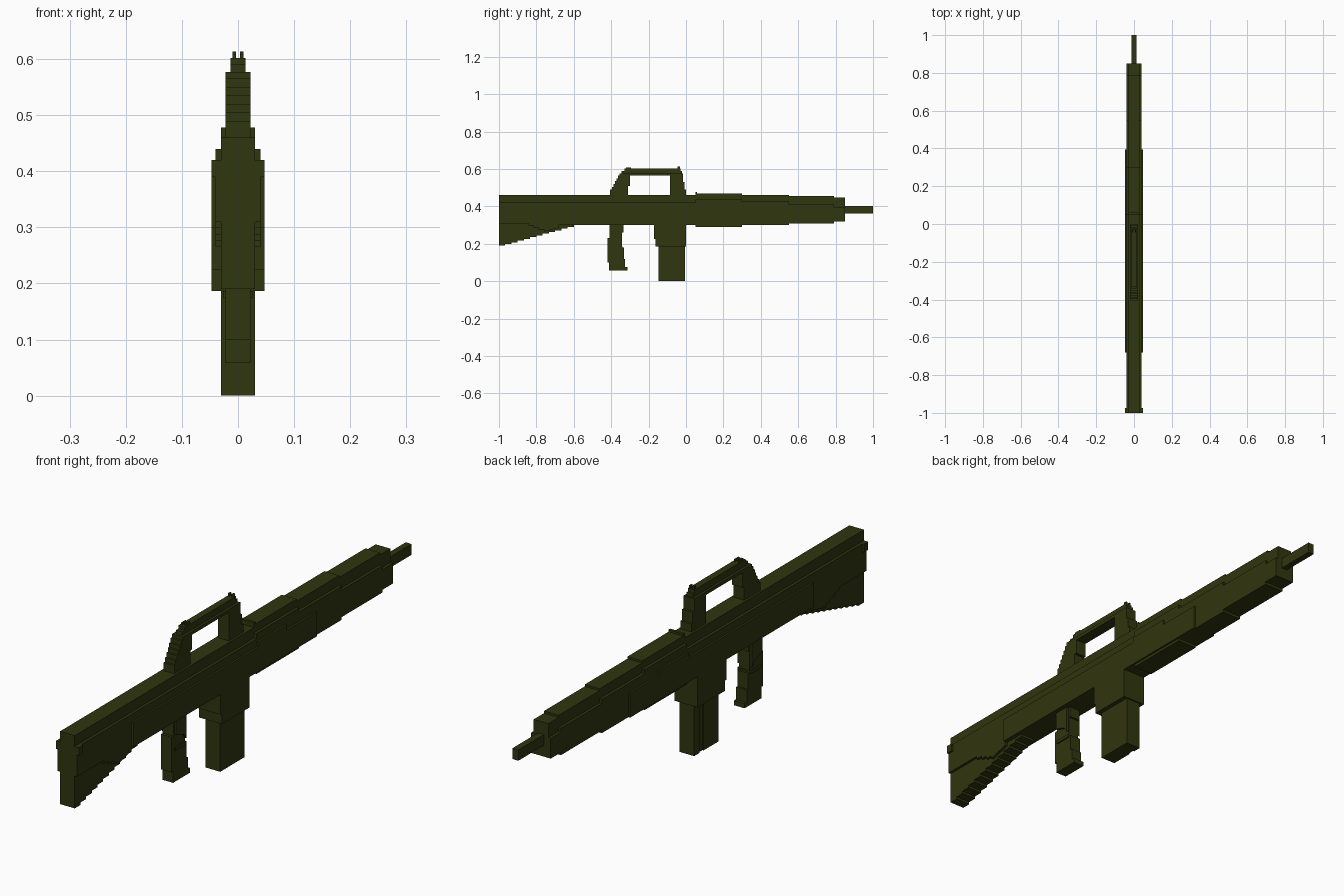
import bpy, bmesh

olive = bpy.data.materials.new("dark olive")
olive.diffuse_color = (0.0296, 0.0365, 0.0048, 1)


def prism(name, pts, x1, x0=None):
    """Extrude a side profile of (y, z) points across x; symmetric by default."""
    x0 = -x1 if x0 is None else x0
    bm = bmesh.new()
    face = bm.faces.new([bm.verts.new((x0, y, z)) for y, z in pts])
    ext = bmesh.ops.extrude_face_region(bm, geom=[face])
    verts = [v for v in ext["geom"] if isinstance(v, bmesh.types.BMVert)]
    bmesh.ops.translate(bm, verts=verts, vec=(x1 - x0, 0, 0))
    bmesh.ops.recalc_face_normals(bm, faces=bm.faces)
    mesh = bpy.data.meshes.new(name)
    bm.to_mesh(mesh)
    bm.free()
    mesh.materials.append(olive)
    obj = bpy.data.objects.new(name, mesh)
    bpy.context.collection.objects.link(obj)
    return obj


def box(name, y0, y1, z0, z1, x1, x0=None):
    return prism(name, [(y0, z0), (y1, z0), (y1, z1), (y0, z1)], x1, x0)


def stair(a, b, n):
    """Stepped line from a to b: along y first, then in z."""
    pts = []
    for i in range(n):
        z = a[1] + (b[1] - a[1]) * i / n
        for k in (i, i + 1):
            pts.append((a[0] + (b[0] - a[0]) * k / n, z))
    return pts


# Receiver and stock: three stacked widths
box("receiver_top", -1, 0.05, 0.30, 0.46, 0.030)
box("receiver_middle", -0.70, 0.05, 0.30, 0.42, 0.040)
box("receiver_side_plate", -0.68, 0.05, 0.30, 0.39, 0.047)

# Stock with a stepped underside and wider cheek
prism("stock_lower", stair((-1, 0.19), (-0.60, 0.30), 12)
      + [(-0.60, 0.32), (-1, 0.32)], 0.030)
prism("stock_side", [(-1, 0.31)] + stair((-0.87, 0.31), (-0.76, 0.265), 4)
      + [(-0.76, 0.265), (-0.72, 0.275), (-0.68, 0.285), (-0.68, 0.42), (-1, 0.42)], 0.040)
box("butt_ridge", -1, -0.975, 0.39, 0.42, 0.047)

# Handguard segments tapering toward the muzzle: y0, y1, bottom, shoulder, top
for i, (y0, y1, b, s, t) in enumerate([
        (0.05, 0.30, 0.29, 0.440, 0.470), (0.30, 0.55, 0.30, 0.425, 0.462),
        (0.55, 0.79, 0.31, 0.410, 0.455), (0.79, 0.85, 0.32, 0.395, 0.447)]):
    box(f"handguard_core_{i}", y0, y1, b, t, 0.030)
    box(f"handguard_shoulder_{i}", y0, y1, b, s, 0.040)
box("handguard_ring", 0.05, 0.06, 0.30, 0.478, 0.030)
box("handguard_plate_rear", 0.05, 0.22, 0.30, 0.41, 0.047)
box("handguard_plate_front", 0.22, 0.395, 0.30, 0.39, 0.047)
box("barrel", 0.84, 1, 0.362, 0.402, 0.012)

# Carry handle: stepped legs, bar, narrow rail and sights
prism("handle_rear_leg", [(-0.31, 0.45), (-0.31, 0.51), (-0.30, 0.51), (-0.30, 0.575), (-0.355, 0.575)]
      + stair((-0.355, 0.565), (-0.405, 0.475), 6) + [(-0.405, 0.475), (-0.405, 0.45)], 0.022)
prism("handle_front_leg", [(-0.085, 0.45), (0.0, 0.45), (0.0, 0.49), (-0.008, 0.49),
                           (-0.008, 0.53), (-0.017, 0.53), (-0.017, 0.575), (-0.085, 0.575)], 0.022)
box("handle_bar", -0.355, -0.017, 0.565, 0.577, 0.022)
prism("handle_rail", [(-0.345, 0.575), (-0.022, 0.575), (-0.022, 0.59), (-0.03, 0.59),
                      (-0.03, 0.602), (-0.33, 0.602), (-0.33, 0.59), (-0.345, 0.59)], 0.013)
for side, x in (("left", -0.007), ("right", 0.007)):
    box(f"front_sight_{side}", -0.045, -0.033, 0.60, 0.613, x + 0.003, x - 0.003)
    box(f"rear_sight_{side}", -0.32, -0.295, 0.60, 0.609, x + 0.003, x - 0.003)

# Pistol grip
prism("grip", [(-0.41, 0.31), (-0.41, 0.23), (-0.42, 0.23), (-0.42, 0.10), (-0.412, 0.10),
               (-0.412, 0.058), (-0.312, 0.058), (-0.312, 0.075), (-0.325, 0.075),
               (-0.325, 0.12), (-0.332, 0.12), (-0.332, 0.18), (-0.342, 0.18),
               (-0.342, 0.26), (-0.335, 0.26), (-0.335, 0.31)], 0.022)
prism("grip_upper", [(-0.405, 0.31), (-0.405, 0.235), (-0.36, 0.22),
                     (-0.345, 0.20), (-0.345, 0.31)], 0.030)
box("grip_band", -0.405, -0.34, 0.175, 0.187, 0.027)

# Magazine well and magazine with a groove on the left
prism("magazine_well", [(-0.162, 0.187), (0, 0.187), (0, 0.31), (-0.17, 0.31),
                        (-0.17, 0.225), (-0.162, 0.225)], 0.047)
box("magazine_rear", -0.147, -0.06, 0, 0.20, 0.030)
box("magazine_groove", -0.06, -0.035, 0, 0.20, 0.030, -0.025)
box("magazine_front", -0.035, -0.005, 0, 0.20, 0.030)
